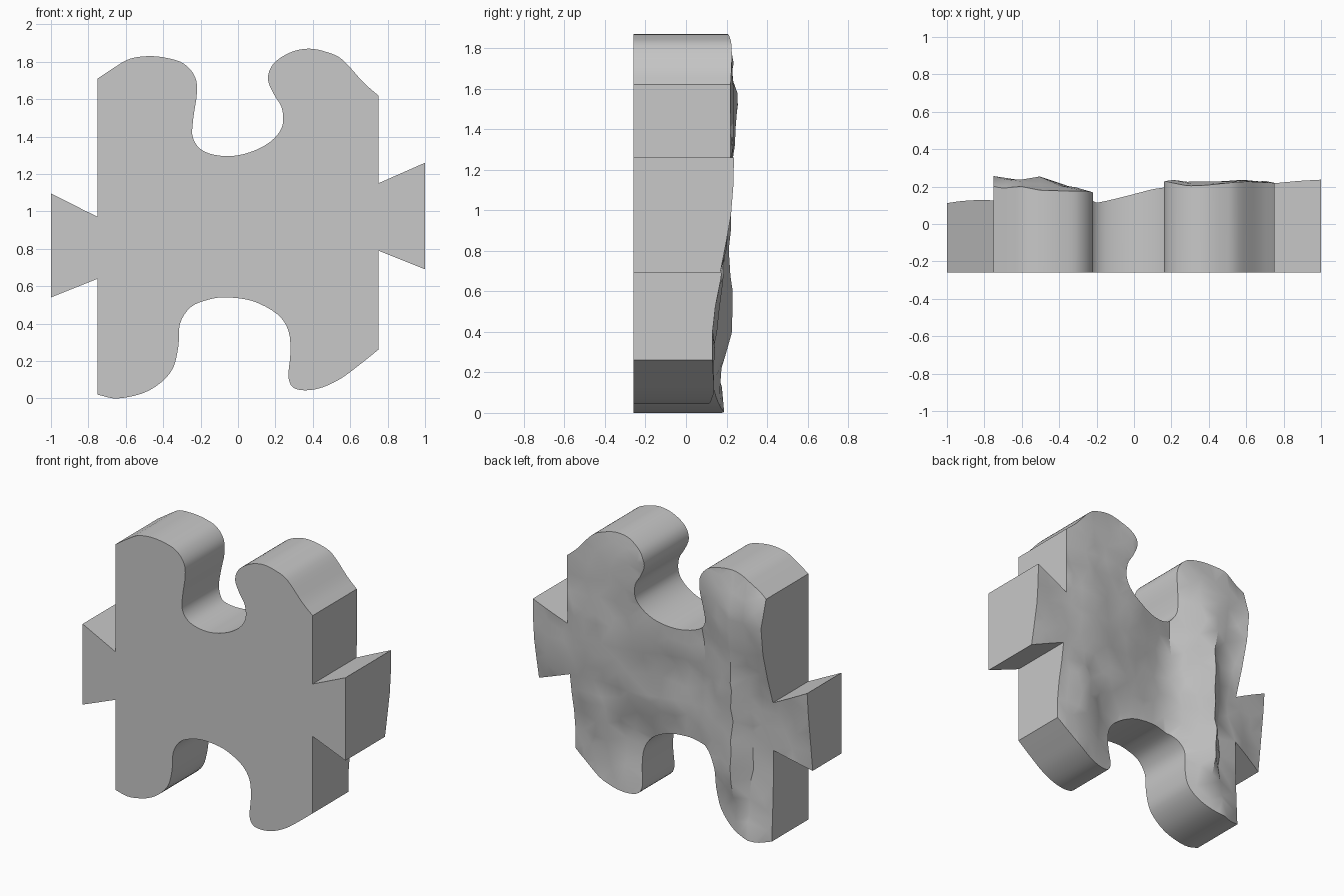
import bpy, bmesh, random
from mathutils import Vector
from mathutils.geometry import delaunay_2d_cdt

random.seed(4)
cube = bpy.data.objects.get("Cube")
if cube:
    bpy.data.objects.remove(cube, do_unlink=True)

FRONT_Y = -0.26

# Curved stretches of the outline; everything between them is straight
lower_curve = [(-.75, .02), (-.64, 0), (-.48, .04), (-.36, .14), (-.32, .27), (-.31, .4),
               (-.25, .49), (-.15, .53), (-.06, .54), (.08, .52), (.21, .45), (.27, .36),
               (.28, .24), (.27, .11), (.31, .05), (.42, .05), (.54, .1), (.65, .18), (.75, .26)]
right_tab = [(.75, .79), (1, .69), (1, 1.26), (.75, 1.15)]
upper_curve = [(.75, 1.62), (.67, 1.69), (.56, 1.81), (.48, 1.85), (.38, 1.87), (.28, 1.85),
               (.19, 1.79), (.16, 1.71), (.19, 1.63), (.235, 1.55), (.235, 1.45), (.17, 1.37),
               (.06, 1.315), (-.06, 1.295), (-.18, 1.32), (-.24, 1.39), (-.24, 1.49),
               (-.22, 1.63), (-.23, 1.72), (-.29, 1.79), (-.38, 1.82), (-.48, 1.83),
               (-.58, 1.815), (-.66, 1.77), (-.75, 1.71)]
left_tab = [(-.75, .97), (-1, 1.095), (-1, .54), (-.75, .64)]

# Height of the rough back in hundredths: one row per level, one column per x
columns = [-1, -.75, -.6, -.5, -.2, .1, .28, .55, .75, 1]
relief = {0: [4, 14, 19, 17, 9, 8, 10, 14, 14, 14],
          .2: [4, 13, 16, 17, 9, 7, 8, 14, 13, 14],
          .45: [4, 12, 13, 24, 8, 7, 6, 16, 13, 14],
          .7: [7, 12, 13, 22, 9, 12, 14, 18, 18, 17],
          .95: [10, 12, 14, 23, 8, 14, 18, 21, 21, 22],
          1.2: [12, 20, 17, 23, 10, 18, 20, 23, 22, 24],
          1.4: [13, 25, 22, 25, 12, 19, 21, 23, 22, 23],
          1.6: [13, 26, 23, 25, 16, 20, 23, 23, 22, 23],
          1.75: [13, 18, 21, 20, 17, 23, 23, 23, 22, 22],
          1.87: [13, 18, 19, 17, 17, 22, 20, 22, 22, 22]}
levels = list(relief)


def smooth_curve(points, steps=4):
    """Catmull-Rom curve through the points, keeping both ends."""
    p = [Vector(q) for q in points]
    p = [p[0] * 2 - p[1]] + p + [p[-1] * 2 - p[-2]]
    result = []
    for a, b, c, d in zip(p, p[1:], p[2:], p[3:]):
        for i in range(steps):
            t = i / steps
            result.append((b * 2 + (c - a) * t + (a * 2 - b * 5 + c * 4 - d) * t ** 2
                           + (b * 3 - a - c * 3 + d) * t ** 3) / 2)
    return result + [p[-2]]


def locate(values, v):
    """Cell index and fraction of v in a rising list."""
    i = 0
    while i < len(values) - 2 and v > values[i + 1]:
        i += 1
    return i, min(max((v - values[i]) / (values[i + 1] - values[i]), 0), 1)


def back_height(x, z):
    """Relief height blended between the four nearest table entries."""
    i, s = locate(columns, x)
    j, t = locate(levels, z)
    low, high = (row[i] * (1 - s) + row[i + 1] * s
                 for row in (relief[levels[j]], relief[levels[j + 1]]))
    return (low * (1 - t) + high * t) / 100


def subdivide(points, steps):
    """Split the straight runs so their back edge can follow the relief."""
    result = []
    for a, b in zip(points, points[1:]):
        result += [Vector(a).lerp(Vector(b), i / steps) for i in range(steps)]
    return result


outline = (smooth_curve(lower_curve)[:-1]
           + subdivide([lower_curve[-1]] + right_tab + [upper_curve[0]], 4)
           + smooth_curve(upper_curve)[:-1]
           + subdivide([upper_curve[-1]] + left_tab + [lower_curve[0]], 4))
count = len(outline)

# Scattered points that give the back its uneven facets
scatter = []
spacing = 0.1
ridge_columns = (-6, -5)  # kept nearly straight so the ridge wall stays unbroken
for i in range(-10, 11):
    sway = .08 if i in ridge_columns else .3
    for j in range(20):
        q = Vector((i + random.uniform(-sway, sway), j + random.uniform(-.3, .3))) * spacing
        if min((q - o).length for o in outline) > spacing * .45:
            scatter.append(q)
loop = [(i, (i + 1) % count) for i in range(count)]
points, _, triangles, *_ = delaunay_2d_cdt(outline + scatter, loop, [], 1, 1e-5)

# Rough back surface
bm = bmesh.new()
verts = []
for k, (x, z) in enumerate(points):
    rough = random.uniform(-.009, .009) if k >= count else 0
    verts.append(bm.verts.new((x, back_height(x, z) + rough, z)))
for tri in triangles:
    bm.faces.new([verts[k] for k in tri])
bmesh.ops.delete(bm, geom=[v for v in bm.verts if not v.link_faces], context='VERTS')

# Straight side walls and flat front
rim = [e for e in bm.edges if e.is_boundary]
walls = bmesh.ops.extrude_edge_only(bm, edges=rim)["geom"]
for v in walls:
    if isinstance(v, bmesh.types.BMVert):
        v.co.y = FRONT_Y
bmesh.ops.holes_fill(bm, edges=[e for e in bm.edges if e.is_boundary], sides=0)
bmesh.ops.recalc_face_normals(bm, faces=bm.faces)

mesh = bpy.data.meshes.new("puzzle_piece")
bm.to_mesh(mesh)
bm.free()
piece = bpy.data.objects.new("puzzle_piece", mesh)
bpy.context.collection.objects.link(piece)

# Plain grey stone
grey = bpy.data.materials.new("stone_grey")
grey.use_nodes = True
colour = (.58, .58, .58, 1)
grey.diffuse_color = colour
grey.node_tree.nodes["Principled BSDF"].inputs["Base Color"].default_value = colour
mesh.materials.append(grey)

bpy.context.view_layer.objects.active = piece
piece.select_set(True)
bpy.ops.object.shade_smooth_by_angle(angle=.6)
